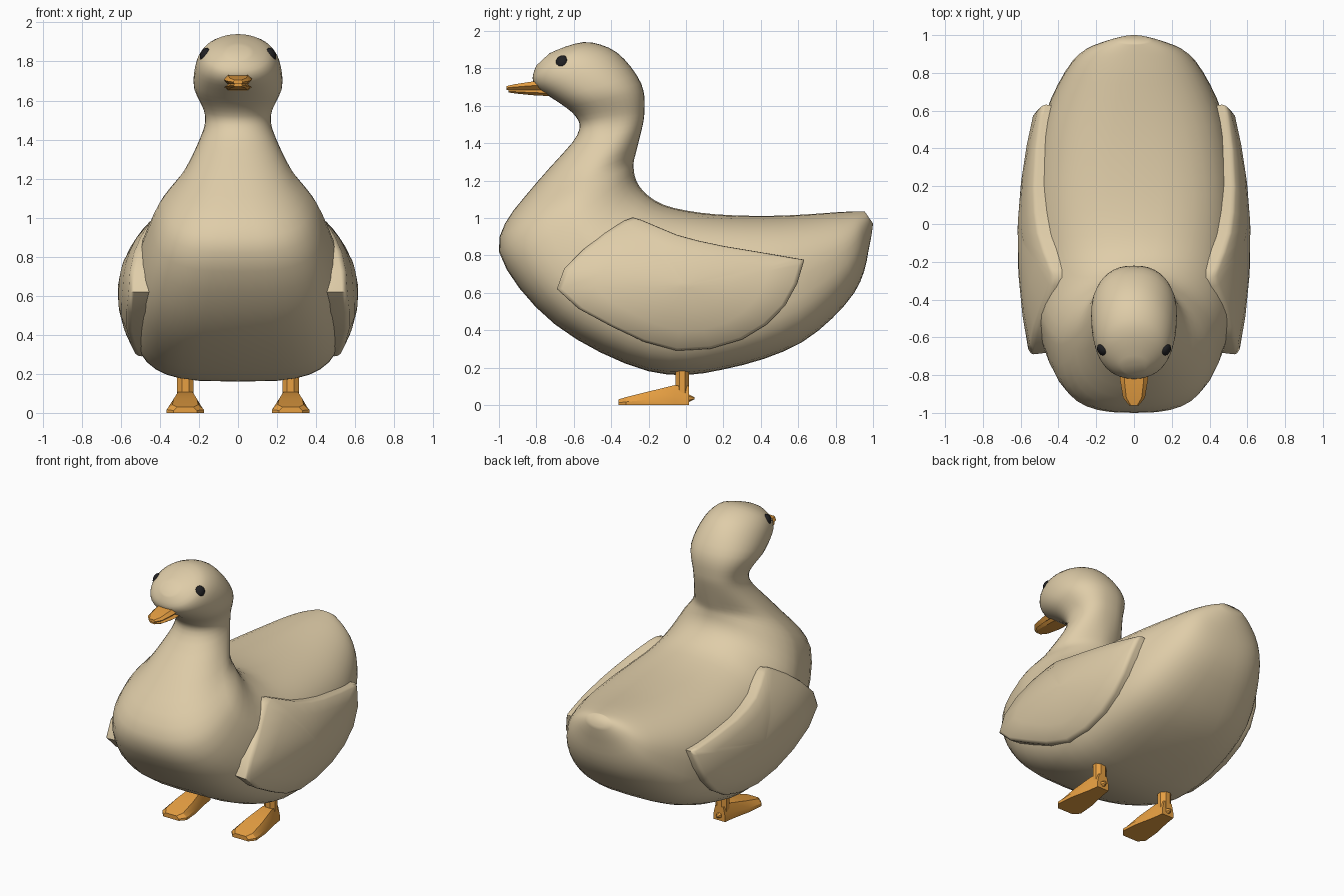
import bpy, bmesh, math
from mathutils import Vector

if "Cube" in bpy.data.objects:
    bpy.data.objects.remove(bpy.data.objects["Cube"])


def material(name, rgb):
    m = bpy.data.materials.new(name)
    m.diffuse_color = (*rgb, 1)
    m.use_nodes = True
    m.node_tree.nodes["Principled BSDF"].inputs["Base Color"].default_value = m.diffuse_color
    return m


TAN = material("tan feathers", (0.74, 0.61, 0.395))
ORANGE = material("orange", (0.80, 0.35, 0.055))
BLACK = material("dark eye", (0.015, 0.015, 0.017))


def finish(name, bm, mat, angle):
    bmesh.ops.recalc_face_normals(bm, faces=bm.faces)
    me = bpy.data.meshes.new(name)
    bm.to_mesh(me)
    bm.free()
    ob = bpy.data.objects.new(name, me)
    bpy.context.collection.objects.link(ob)
    me.materials.append(mat)
    bpy.ops.object.select_all(action='DESELECT')
    ob.select_set(True)
    bpy.context.view_layer.objects.active = ob
    bpy.ops.object.shade_smooth_by_angle(angle=math.radians(angle))
    return ob


def loft(name, rings, mat, angle=30):
    """Skin a list of equally long closed rings and cap both ends."""
    bm = bmesh.new()
    vs = [[bm.verts.new(p) for p in r] for r in rings]
    n = len(vs[0])
    for a, b in zip(vs, vs[1:]):
        for i in range(n):
            j = (i + 1) % n
            bm.faces.new((a[i], a[j], b[j], b[i]))
    bm.faces.new(vs[0])
    bm.faces.new(vs[-1])
    return finish(name, bm, mat, angle)


def with_midpoints(rows, closed=False):
    """Insert a smooth in-between row after every row."""
    n, out = len(rows), []
    for i in range(n if closed else n - 1):
        ids = [i - 1, i, i + 1, i + 2]
        ids = [k % n if closed else min(max(k, 0), n - 1) for k in ids]
        p, a, b, q = (rows[k] for k in ids)
        out.append(a)
        out.append(tuple((9 * (s + t) - r - u) / 16 for r, s, t, u in zip(p, a, b, q)))
    return out if closed else out + [rows[-1]]


def spow(v, e):
    return math.copysign(abs(v) ** e, v)


def section(back_y, back_z, front_y, front_z, w, n_back, count=36):
    """Superellipse ring from a back point to a belly point, boxier below where wide."""
    a, b = Vector((0, back_y, back_z)), Vector((0, front_y, front_z))
    mid, half = (a + b) / 2, (a - b) / 2
    ring = []
    for i in range(count):
        t = 2 * math.pi * i / count
        c, s = math.cos(t), math.sin(t)
        e = 2 / (n_back if c > 0 else 2 + 5 * w * w)
        ring.append(mid + half * spow(c, e) + Vector((w * spow(s, e), 0, 0)))
    return ring


# Body, neck and head: rings sweep from the tail, around the nape, to the face
BODY = [
    (0.955, 1.035, 1.00, 0.97, 0.08, 2.0),
    (0.91, 1.035, 0.975, 0.82, 0.20, 2.0),
    (0.80, 1.03, 0.90, 0.60, 0.33, 2.1),
    (0.50, 1.012, 0.62, 0.335, 0.475, 2.4),
    (0.15, 1.02, 0.20, 0.19, 0.535, 2.6),
    (-0.12, 1.07, -0.20, 0.18, 0.54, 2.3),
    (-0.25, 1.17, -0.70, 0.43, 0.51, 1.75),
    (-0.28, 1.27, -1.00, 0.82, 0.41, 1.7),
    (-0.27, 1.34, -0.865, 1.11, 0.28, 1.8),
    (-0.235, 1.48, -0.61, 1.40, 0.18, 2.4),
    (-0.222, 1.58, -0.575, 1.52, 0.175, 2.5),
    (-0.24, 1.72, -0.67, 1.61, 0.225, 2.2),
    (-0.37, 1.885, -0.79, 1.69, 0.215, 2.0),
    (-0.55, 1.94, -0.82, 1.75, 0.165, 2.0),
    (-0.73, 1.88, -0.80, 1.815, 0.06, 2.0),
]
loft("body_neck_head", [section(*r) for r in with_midpoints(with_midpoints(BODY))], TAN, 60)

# Wings: domed pads following the flanks, outline given as (y, z)
WING = with_midpoints([(-0.69, 0.62), (-0.55, 0.83), (-0.33, 0.985), (-0.24, 0.99), (-0.05, 0.91),
                       (0.2, 0.85), (0.58, 0.785), (0.625, 0.75), (0.53, 0.53), (0.3, 0.35),
                       (-0.05, 0.29), (-0.4, 0.42)], closed=True)


def wing_ring(side, scale, depth):
    ring = []
    for y, z in WING:
        y, z = y * scale, 0.64 + (z - 0.64) * scale
        x = 0.617 - (1.25 if z > 0.62 else 0.9) * (z - 0.62) ** 2 - 0.18 * (y + 0.1) ** 2
        ring.append((side * (x - depth), y, z))
    return ring


RIM = [(0.97, 0.2), (1, 0.022), (0.99, 0.008), (0.96, 0), (0.7, 0), (0.4, 0), (0.05, 0)]


# Beak: two flattened hexagonal halves tapering to the tip
def beak_ring(y, w, low, high):
    mid, f = (low + high) / 2, w * 0.7
    return [(-w, y, mid), (-f, y, high), (f, y, high), (w, y, mid), (f, y, low), (-f, y, low)]


BEAK = [(-0.74, 0.075, 0.05), (-0.83, 0.073, 0.043), (-0.92, 0.058, 0.029), (-0.96, 0.025, 0.02)]
loft("upper_beak", [beak_ring(y, w, 1.685, 1.685 + h) for y, w, h in BEAK], ORANGE)
loft("lower_beak", [beak_ring(y + 0.01, w * 0.92, 1.684 - h * 0.65, 1.684) for y, w, h in BEAK], ORANGE)


# Feet: wedge-shaped webs, each with a leg and heel spur
def foot_ring(x, y, w, top):
    f = w * 0.7
    return [(x - w, y, 0), (x - w, y, top * 0.4), (x - f, y, top),
            (x + f, y, top), (x + w, y, top * 0.4), (x + w, y, 0)]


FOOT = [(-0.36, 0.06, 0.03), (-0.32, 0.095, 0.042), (-0.2, 0.085, 0.072), (-0.06, 0.055, 0.106), (0.015, 0.045, 0.1)]


def circle(r, n):
    return [(r * math.cos(2 * math.pi * (k + 0.5) / n), r * math.sin(2 * math.pi * (k + 0.5) / n))
            for k in range(n)]


for side, label in ((1, "left"), (-1, "right")):
    loft(label + "_wing", [wing_ring(side, s, d) for s, d in RIM], TAN, 60)
    x = side * 0.27
    loft(label + "_foot", [foot_ring(x, *r) for r in FOOT], ORANGE)
    loft(label + "_leg", [[(x + u * 1.2, v - 0.02, z) for u, v in circle(0.039, 8)] for z in (0.05, 0.26)], ORANGE)
    loft(label + "_heel_spur", [[(x + u, y, 0.036 + v) for u, v in circle(r, 6)]
                                for y, r in ((0, 0.028), (0.045, 0.006))], ORANGE)

    # Eye: flattened ball set into the side of the head
    bm = bmesh.new()
    bmesh.ops.create_uvsphere(bm, u_segments=16, v_segments=10, radius=1)
    bmesh.ops.scale(bm, verts=bm.verts, vec=(0.024, 0.034, 0.036))
    eye = finish(label + "_eye", bm, BLACK, 60)
    eye.location = (side * 0.168, -0.664, 1.835)
    eye.rotation_euler = (0, -side * 0.4, -side * 0.45)
